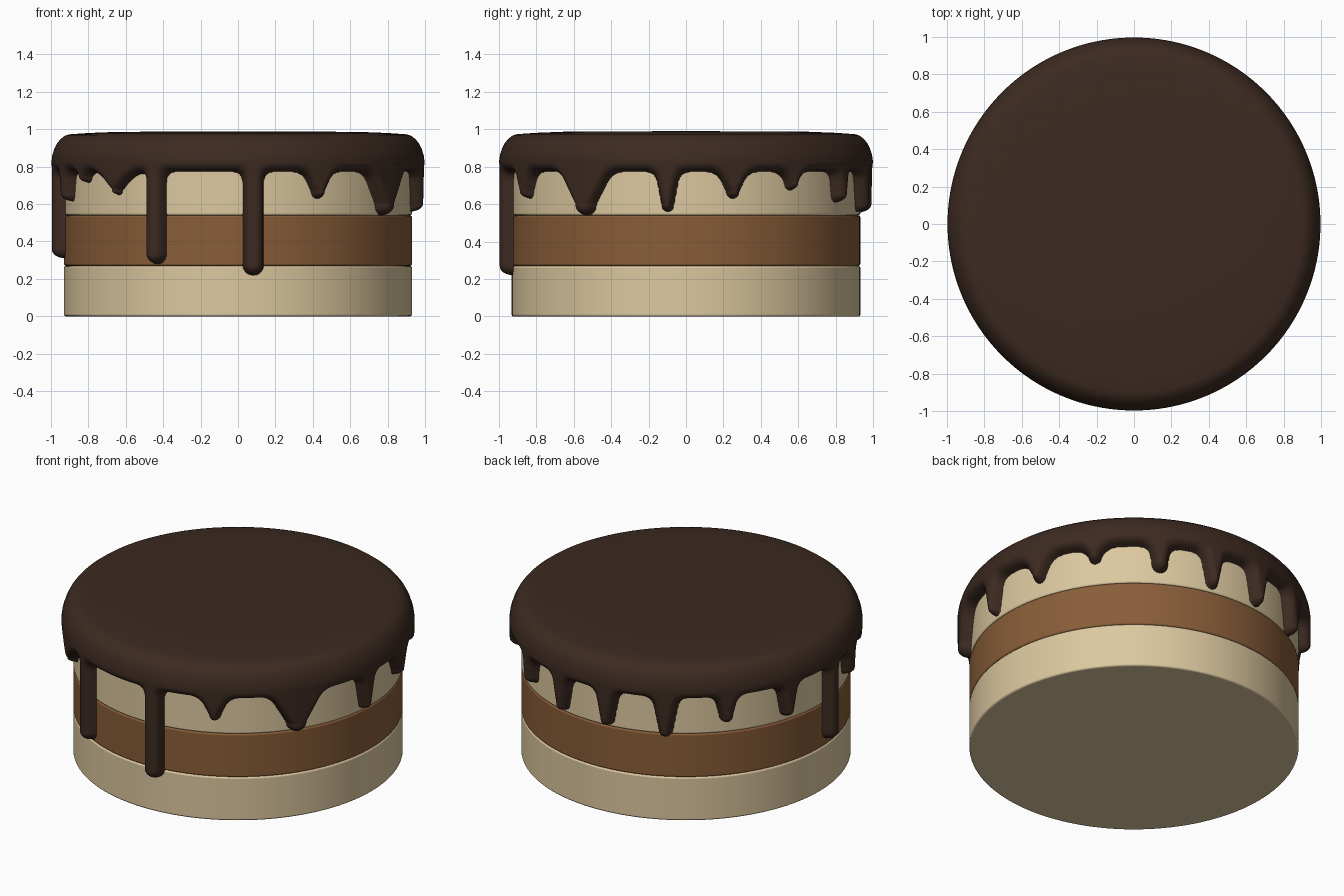
import bpy, bmesh, math

if "Cube" in bpy.data.objects:
    bpy.data.objects.remove(bpy.data.objects["Cube"])


def material(name, rgb):
    m = bpy.data.materials.new(name)
    m.diffuse_color = (*rgb, 1)
    m.use_nodes = True
    m.node_tree.nodes["Principled BSDF"].inputs["Base Color"].default_value = m.diffuse_color
    return m


cream = material("cream_sponge", (0.72, 0.58, 0.35))
brown = material("brown_filling", (0.25, 0.11, 0.04))
chocolate = material("chocolate", (0.045, 0.023, 0.015))


# Cake layers: stacked discs with softened rims
def layer(name, z0, z1, mat):
    bpy.ops.mesh.primitive_cylinder_add(vertices=128, radius=0.93, depth=z1 - z0,
                                        location=(0, 0, (z0 + z1) / 2))
    ob = bpy.context.object
    ob.name = name
    ob.data.materials.append(mat)
    bev = ob.modifiers.new("rim", 'BEVEL')
    bev.width, bev.segments = 0.01, 3
    bpy.ops.object.shade_smooth_by_angle(angle=math.radians(35))


layer("bottom_sponge", 0.0, 0.27, cream)
layer("middle_filling", 0.27, 0.54, brown)
layer("top_sponge", 0.54, 0.81, cream)

# Drips: angle in degrees, lowest z, tip radius, widening towards the top
DRIPS = [(-85, 0.22, 0.058, 0.0), (-117.6, 0.28, 0.055, 0.0), (184, 0.31, 0.052, 0.0),
         (-63, 0.63, 0.035, 0.5), (-34.5, 0.54, 0.06, 0.6), (-6, 0.56, 0.032, 0.2),
         (15.5, 0.63, 0.035, 0.5), (36.5, 0.675, 0.035, 0.5), (59, 0.61, 0.045, 0.15),
         (78, 0.56, 0.036, 0.2), (97, 0.555, 0.04, 0.2), (118, 0.53, 0.042, 0.2),
         (139, 0.61, 0.04, 0.25), (162, 0.575, 0.04, 0.2), (198, 0.615, 0.04, 0.2),
         (211, 0.715, 0.03, 0.5), (227, 0.65, 0.025, 1.1)]
HEM = 0.773       # edge height between drips
INNER = 0.926     # radius where the icing meets the cake
THICK = 0.071


def smooth_min(a, b, k=0.06):
    h = max(k - abs(a - b), 0) / k
    return min(a, b) - h * h * k / 4


def depth_inside(ang, z):
    """Distance inside the icing outline on the unrolled side of the cake."""
    d = HEM - z
    for deg, low, rad, widen in DRIPS:
        s = ((ang - deg + 180) % 360 - 180) * math.pi / 180 * 0.965
        if abs(s) > 0.45:
            continue
        up = z - low - rad
        if up < 0:
            e = math.hypot(s, up) - rad
        else:
            e = (abs(s) - rad - widen * up) / math.hypot(1, widen)
        d = smooth_min(d, e)
    return -d


def icing_radius(d):
    if d < 0:
        return INNER + max(d, -0.03) * 1.5
    f = 1 - min(d / 0.047, 1)
    return INNER + THICK * math.sqrt(1 - f * f)


# Chocolate icing: domed rim on top, then a side curtain shaped by the drips
N, ROWS, Z_TOP, Z_LOW = 720, 100, 0.83, 0.195
CAP = [(0.3, 0.988), (0.65, 0.986), (0.8, 0.98), (0.9, 0.973), (0.925, 0.966),
       (0.948, 0.948), (0.967, 0.925), (0.982, 0.895), (0.993, 0.86)]
bm = bmesh.new()
rings, inside = [], []
for r, z in CAP:
    rings.append([bm.verts.new((r * math.cos(t), r * math.sin(t), z))
                  for t in (2 * math.pi * i / N for i in range(N))])
    inside.append([1] * N)
for j in range(ROWS + 1):
    z = Z_TOP + (Z_LOW - Z_TOP) * j / ROWS
    ring, ds = [], []
    for i in range(N):
        d = depth_inside(360 * i / N, z)
        r, t = icing_radius(d), 2 * math.pi * i / N
        ring.append(bm.verts.new((r * math.cos(t), r * math.sin(t), z)))
        ds.append(d)
    rings.append(ring)
    inside.append(ds)

centre = bm.verts.new((0, 0, 0.989))
for i in range(N):
    bm.faces.new((centre, rings[0][i], rings[0][(i + 1) % N]))
for j in range(len(rings) - 1):
    for i in range(N):
        k = (i + 1) % N
        # skip cells that are buried in the cake
        if max(inside[j][i], inside[j][k], inside[j + 1][i], inside[j + 1][k]) > -0.012:
            bm.faces.new((rings[j][i], rings[j + 1][i], rings[j + 1][k], rings[j][k]))
bmesh.ops.delete(bm, geom=[v for v in bm.verts if not v.link_faces], context='VERTS')
for f in bm.faces:
    f.smooth = True
me = bpy.data.meshes.new("chocolate_icing")
bm.to_mesh(me)
bm.free()
me.materials.append(chocolate)
bpy.context.collection.objects.link(bpy.data.objects.new("chocolate_icing", me))
